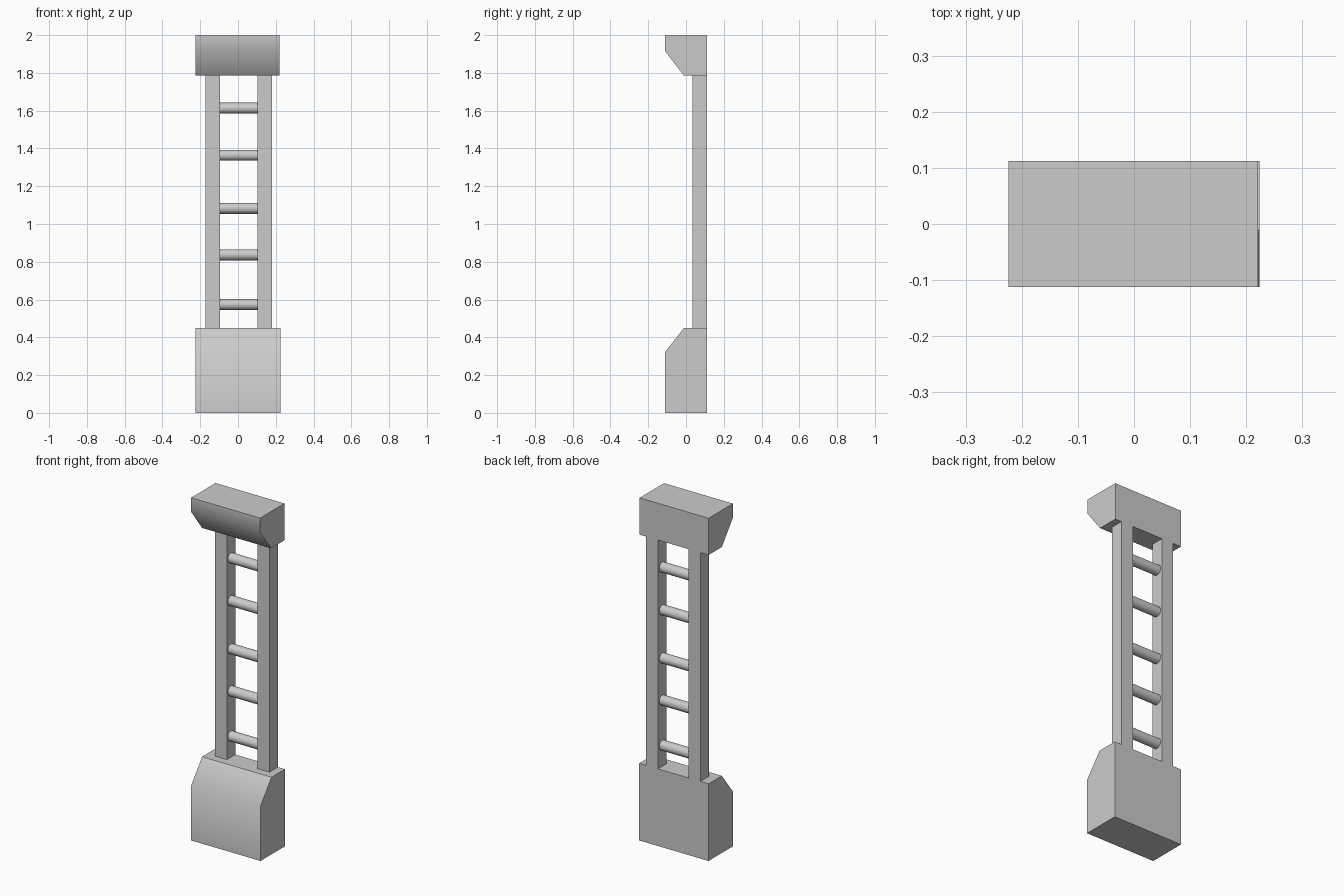
import bpy, bmesh, math

if "Cube" in bpy.data.objects:
    bpy.data.objects.remove(bpy.data.objects["Cube"])

BACK, FRONT, SHOULDER = 0.112, -0.112, -0.011


def extrude_x(name, profile, x0, x1):
    """Solid made from a (y, z) profile swept along x."""
    bm = bmesh.new()
    face = bm.faces.new([bm.verts.new((x0, y, z)) for y, z in profile])
    ext = bmesh.ops.extrude_face_region(bm, geom=[face])
    moved = [v for v in ext["geom"] if isinstance(v, bmesh.types.BMVert)]
    bmesh.ops.translate(bm, verts=moved, vec=(x1 - x0, 0, 0))
    bmesh.ops.recalc_face_normals(bm, faces=bm.faces)
    mesh = bpy.data.meshes.new(name)
    bm.to_mesh(mesh)
    bm.free()
    obj = bpy.data.objects.new(name, mesh)
    bpy.context.collection.objects.link(obj)
    return obj


def smooth(obj, degrees):
    bpy.ops.object.select_all(action='DESELECT')
    obj.select_set(True)
    bpy.context.view_layer.objects.active = obj
    bpy.ops.object.shade_smooth_by_angle(angle=math.radians(degrees))


# Base block with sloped front shoulder
base = extrude_x("base_block", [(BACK, 0), (FRONT, 0), (FRONT, 0.32),
                                (SHOULDER, 0.45), (BACK, 0.45)], -0.224, 0.224)
smooth(base, 45)

# Top block with sloped underside
top = extrude_x("top_block", [(BACK, 2.0), (FRONT, 2.0), (FRONT, 1.917),
                              (SHOULDER, 1.785), (BACK, 1.785)], -0.224, 0.221)
smooth(top, 45)

# Two upright posts, flush with the back
for name, x0, x1 in (("left_post", -0.171, -0.096), ("right_post", 0.102, 0.179)):
    extrude_x(name, [(BACK, 0.45), (0.034, 0.45), (0.034, 1.785), (BACK, 1.785)], x0, x1)

# Round rungs between the posts
for i, z in enumerate((0.574, 0.837, 1.083, 1.364, 1.613)):
    bpy.ops.mesh.primitive_cylinder_add(vertices=24, radius=0.029, depth=0.198,
                                        location=(0.003, 0.072, z),
                                        rotation=(0, math.pi / 2, 0))
    rung = bpy.context.object
    rung.name = f"rung_{i + 1}"
    smooth(rung, 45)
